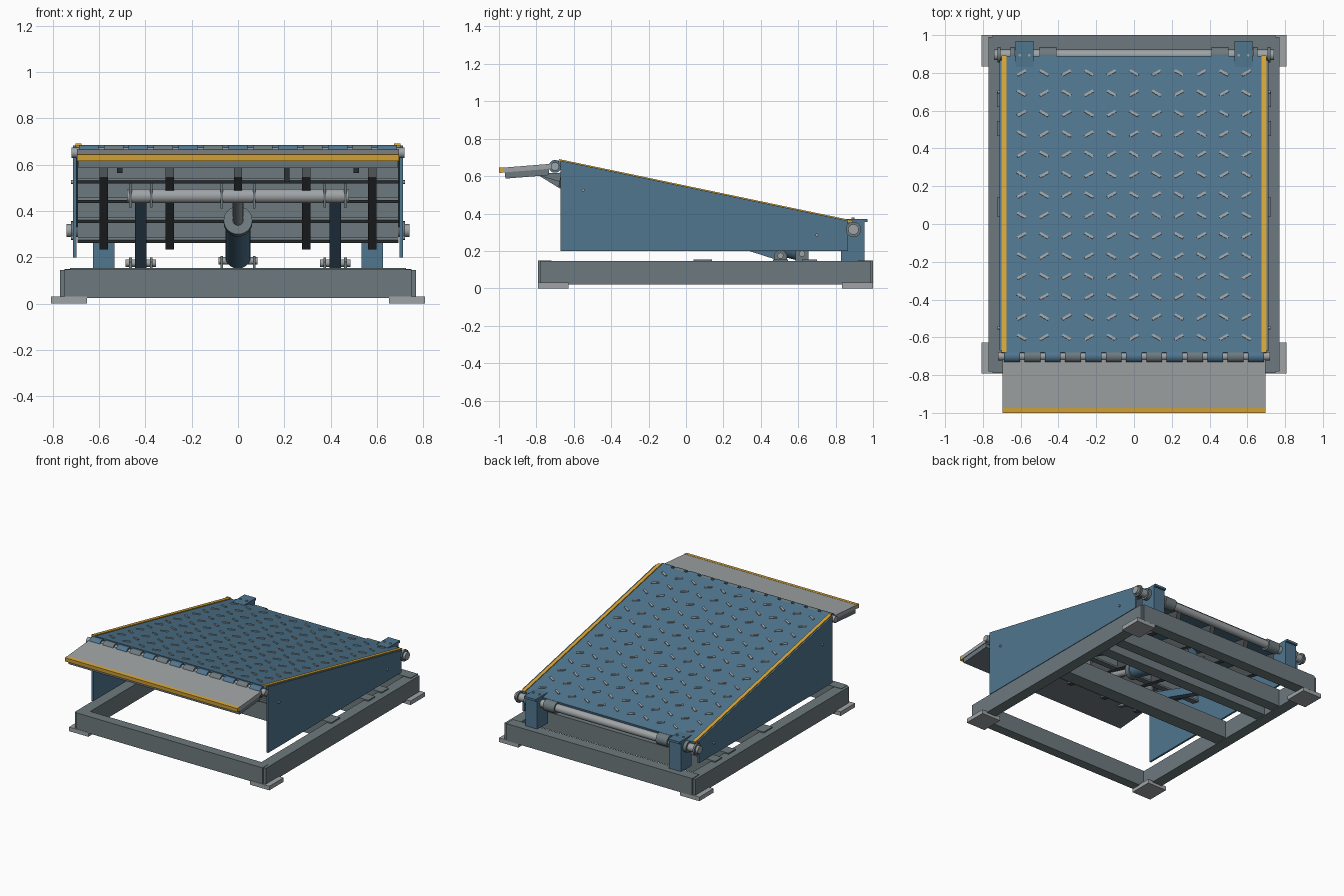
import bpy, bmesh, math
from mathutils import Matrix, Vector

if "Cube" in bpy.data.objects:
    bpy.data.objects.remove(bpy.data.objects["Cube"])


def material(name, rgb):
    m = bpy.data.materials.new(name)
    m.diffuse_color = (*rgb, 1)
    m.use_nodes = True
    m.node_tree.nodes["Principled BSDF"].inputs["Base Color"].default_value = m.diffuse_color
    return m


BLUE = material("blue_paint", (0.08, 0.18, 0.275))
DARK = material("dark_steel", (0.155, 0.195, 0.21))
LIGHT = material("light_steel", (0.35, 0.37, 0.38))
YELLOW = material("safety_yellow", (0.68, 0.38, 0.04))
BLACK = material("rib_steel", (0.07, 0.08, 0.085))

SLOPE = math.atan(-0.209)


def deck_z(y):
    return 0.685 - 0.209 * (y + 0.68)


class Part:
    """Collects primitives into one named object."""

    def __init__(self, name, mat):
        self.name, self.mat, self.bm = name, mat, bmesh.new()

    def box(self, c, s, rx=0.0, rz=0.0):
        m = (Matrix.Translation(c) @ Matrix.Rotation(rx, 4, 'X')
             @ Matrix.Rotation(rz, 4, 'Z') @ Matrix.Diagonal((*s, 1)))
        bmesh.ops.create_cube(self.bm, size=1, matrix=m)
        return self

    def span(self, x0, x1, y0, y1, z0, z1):
        return self.box(((x0 + x1) / 2, (y0 + y1) / 2, (z0 + z1) / 2),
                        (x1 - x0, y1 - y0, z1 - z0))

    def on_deck(self, x, y, w, l, top, h, rz=0.0):
        # box lying parallel to the sloped deck, top face offset from its surface
        n = Vector((0, -math.sin(SLOPE), math.cos(SLOPE)))
        c = Vector((x, y, deck_z(y))) + n * (top - h / 2)
        return self.box(c, (w, l, h), SLOPE, rz)

    def rod(self, a, b, r, n=24):
        a, b = Vector(a), Vector(b)
        q = (b - a).to_track_quat('Z', 'Y').to_matrix().to_4x4()
        bmesh.ops.create_cone(self.bm, cap_ends=True, segments=n, radius1=r, radius2=r,
                              depth=(b - a).length, matrix=Matrix.Translation((a + b) / 2) @ q)
        return self

    def plate(self, x, t, pts):
        # yz outline extruded along x
        vs = [self.bm.verts.new((x - t / 2, y, z)) for y, z in pts]
        f = self.bm.faces.new(vs)
        g = bmesh.ops.extrude_face_region(self.bm, geom=[f])
        bmesh.ops.translate(self.bm, vec=(t, 0, 0),
                            verts=[v for v in g["geom"] if isinstance(v, bmesh.types.BMVert)])
        return self

    def done(self, smooth=False):
        bmesh.ops.recalc_face_normals(self.bm, faces=self.bm.faces)
        me = bpy.data.meshes.new(self.name)
        self.bm.to_mesh(me)
        self.bm.free()
        me.materials.append(self.mat)
        o = bpy.data.objects.new(self.name, me)
        bpy.context.collection.objects.link(o)
        if smooth:
            bpy.context.view_layer.objects.active = o
            bpy.ops.object.select_all(action='DESELECT')
            o.select_set(True)
            bpy.ops.object.shade_smooth_by_angle(angle=math.radians(35))
        return o


SIDES = (-1, 1)

# Base frame, feet and cross beams
frame = Part("base_frame", DARK)
frame.span(-0.75, 0.75, -0.79, -0.72, 0.025, 0.148).span(-0.75, 0.75, 0.92, 1.0, 0.025, 0.15)
for s in SIDES:
    frame.box((s * 0.73, 0.105, 0.083), (0.08, 1.77, 0.125))
frame.done()
cross = Part("base_cross_beams", DARK)
for y, w in ((0.09, 0.10), (0.505, 0.08), (0.66, 0.08)):
    cross.box((0, y, 0.09), (1.45, w, 0.128))
cross.done()
feet = Part("foot_plates", LIGHT)
for s in SIDES:
    for y in (-0.71, 0.917):
        feet.box((s * 0.73, y, 0.015), (0.155, 0.165, 0.03))
feet.done()

# Deck plate with raised tread bars and yellow edges
Part("deck_plate", BLUE).on_deck(0, 0.105, 1.4, 1.605, 0, 0.03).done()
tread = Part("tread_bars", LIGHT)
for r in range(14):
    for c in range(11):
        a = math.radians(30 if (r + c) % 2 else -30)
        tread.on_deck(-0.595 + c * 0.119, -0.6 + r * 0.1077, 0.052, 0.014, 0.006, 0.010, a)
tread.done()
edge = Part("deck_edge_strips", YELLOW)
for s in SIDES:
    edge.on_deck(s * 0.688, 0.105, 0.026, 1.605, 0.006, 0.012)
edge.done()

# Side skirts and their bolts
skirt, bolts = Part("side_skirts", BLUE), Part("skirt_bolts", LIGHT)
for s in SIDES:
    skirt.plate(s * 0.705, 0.014, [(-0.67, deck_z(-0.67)), (-0.67, 0.2),
                                   (0.865, 0.2), (0.865, deck_z(0.865))])
    for y, z in ((-0.55, 0.525), (0.7, 0.285)):
        bolts.rod((s * 0.70, y, z), (s * 0.722, y, z), 0.008, 12)
skirt.done()
bolts.done()

# Deck underframe: long ribs and cross channels
ribs = Part("deck_ribs", BLACK)
for x in (-0.58, -0.295, 0, 0.295, 0.58):
    ribs.on_deck(x, 0.09, 0.036, 1.52, -0.028, 0.11)
ribs.done()
chan = Part("deck_cross_channels", DARK)
for y in (-0.57, -0.16, 0.25, 0.66):
    z = deck_z(y)
    chan.box((0, y, z - 0.077), (1.386, 0.012, 0.115))
    chan.on_deck(0, y + 0.01, 1.386, 0.06, -0.125, 0.012)
chan.span(-0.69, 0.69, -0.672, -0.655, 0.60, 0.66)
chan.done()

# Lip hinge: pin and alternating knuckles
HY, HZ = -0.70, 0.652
Part("lip_hinge_pin", LIGHT).rod((-0.72, HY, HZ), (0.72, HY, HZ), 0.022).done(True)
kb, kg = Part("deck_hinge_knuckles", BLUE), Part("lip_hinge_knuckles", DARK)
for i in range(13):
    x = (i - 6) * 0.1075
    (kg if i % 2 else kb).rod((x - 0.042, HY, HZ), (x + 0.042, HY, HZ), 0.034)
kb.done(True)
kg.done(True)

# Folding lip, stiffener, edge and stays
tilt = math.atan(0.08)
Part("lip_plate", LIGHT).box((0, -0.845, 0.643), (1.39, 0.26, 0.026), tilt).done()
Part("lip_edge_strip", YELLOW).box((0, -0.9865, 0.632), (1.39, 0.026, 0.028), tilt).done()
Part("lip_stiffener", DARK).box((0, -0.85, 0.613), (1.38, 0.235, 0.034), tilt).done()
stay = Part("lip_stays", DARK)
for x, d in ((-0.51, 0), (0.51, 0), (0.21, 0.04)):
    stay.plate(x, 0.024, [(-0.79, 0.605), (-0.66, 0.565 - d), (-0.60, 0.565 - d),
                          (-0.60, 0.62), (-0.79, 0.615)])
stay.done()

# Rear hinge posts, shaft and collars
post, cap = Part("rear_hinge_posts", BLUE), Part("post_bolts", LIGHT)
for s in SIDES:
    post.box((s * 0.58, 0.8925, 0.257), (0.094, 0.125, 0.224))
    post.box((s * 0.58, 0.9, 0.363), (0.094, 0.14, 0.016))
    for dx in (-0.025, 0.025):
        cap.rod((s * 0.58 + dx, 0.893, 0.365), (s * 0.58 + dx, 0.893, 0.378), 0.007, 12)
post.done()
cap.done()
RY, RZ = 0.895, 0.315
Part("rear_hinge_shaft", LIGHT).rod((-0.74, RY, RZ), (0.74, RY, RZ), 0.028).done(True)
col = Part("shaft_collars", DARK)
for s in SIDES:
    for a, b in ((0.41, 0.50), (0.63, 0.655)):
        col.rod((s * a, RY, RZ), (s * b, RY, RZ), 0.041)
for s in SIDES:
    col.rod((s * 0.708, RY, RZ), (s * 0.722, RY, RZ), 0.041)
col.done(True)

# Lift arms, cross tube, lugs and pivot pins
TY, TZ, PY, PZ = -0.40, 0.465, 0.505, 0.175
Part("lift_cross_tube", LIGHT).rod((-0.48, TY, TZ), (0.48, TY, TZ), 0.031).done(True)
arm, lug, pin = Part("lift_arms", BLUE), Part("pivot_lugs", DARK), Part("pivot_pins", LIGHT)
length, rise = math.hypot(PY - TY, TZ - PZ), math.atan2(PZ - TZ, PY - TY)
for s in SIDES:
    arm.box((s * 0.42, (TY + PY) / 2, (TZ + PZ) / 2), (0.05, length + 0.03, 0.055), rise)
    for dx in (-0.045, 0.045):
        x = s * 0.42 + dx
        lug.plate(x, 0.012, [(PY - 0.035, 0.15), (PY + 0.035, 0.15), (PY + 0.035, 0.18),
                             (PY + 0.018, 0.2), (PY - 0.018, 0.2), (PY - 0.035, 0.18)])
        lug.plate(x, 0.012, [(TY - 0.05, 0.6), (TY - 0.03, 0.415), (TY + 0.03, 0.415),
                             (TY + 0.05, 0.6)])
    pin.rod((s * 0.42 - 0.065, PY, 0.175), (s * 0.42 + 0.065, PY, 0.175), 0.016, 16)
    lug.box((s * 0.07, TY, 0.50), (0.012, 0.07, 0.18))
    lug.box((s * 0.07, 0.62, 0.175), (0.012, 0.07, 0.06))
arm.done()
lug.done()
pin.rod((-0.085, 0.62, 0.185), (0.085, 0.62, 0.185), 0.016, 16).done(True)

# Hydraulic cylinder
Part("cylinder_barrel", BLUE).rod((0, 0.60, 0.205), (0, 0.0, 0.355), 0.055, 32).done(True)
Part("cylinder_gland", DARK).rod((0, 0.02, 0.35), (0, -0.02, 0.36), 0.062, 32).done(True)
Part("cylinder_rod", LIGHT).rod((0, 0.0, 0.355), (0, TY, TZ), 0.023).done(True)
